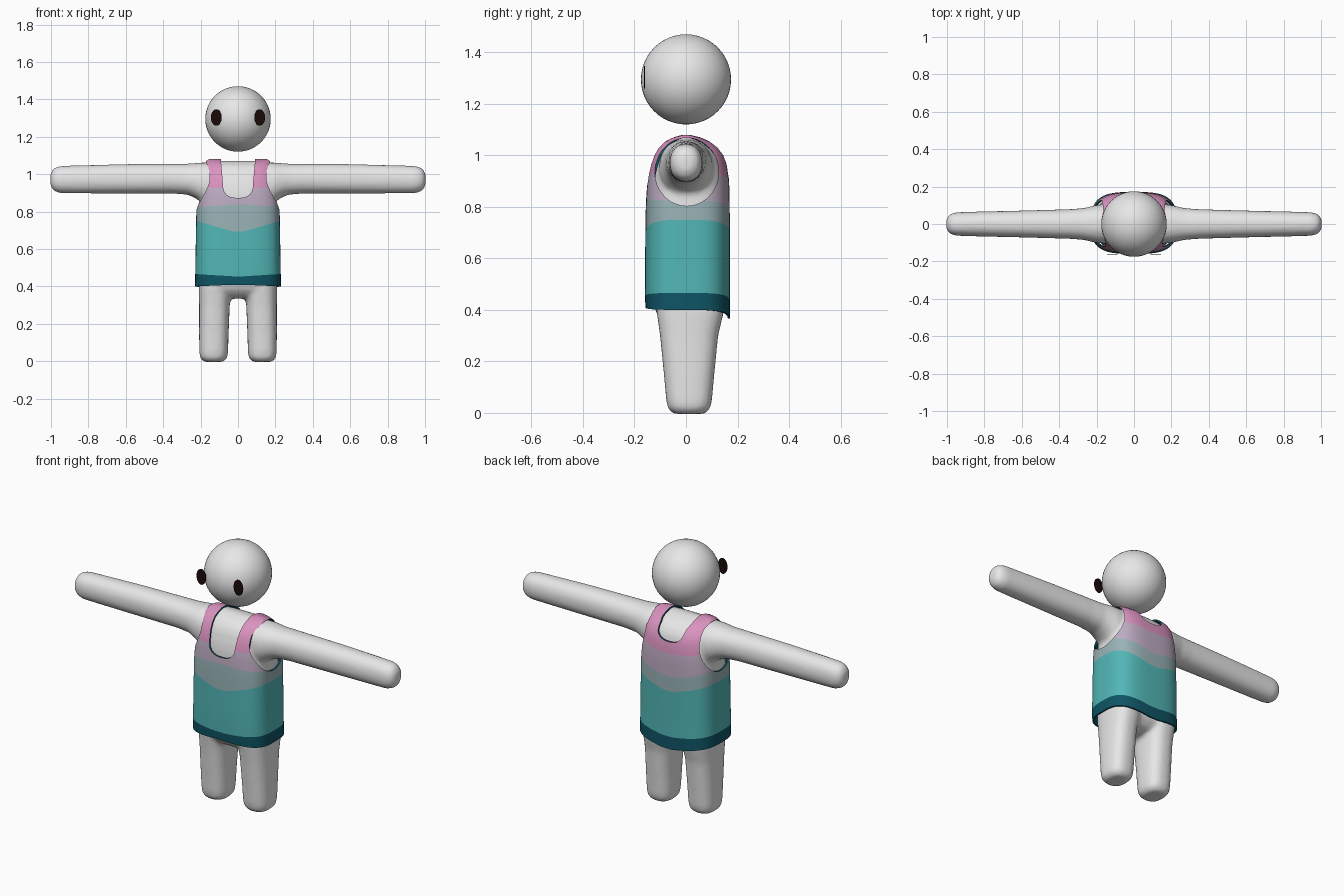
import bpy, bmesh, math

if "Cube" in bpy.data.objects:
    bpy.data.objects.remove(bpy.data.objects["Cube"])

COLORS = {
    "teal": (0.085, 0.47, 0.47),
    "grey_teal": (0.32, 0.45, 0.47),
    "lavender": (0.51, 0.41, 0.54),
    "pink": (0.70, 0.29, 0.52),
    "dark_teal": (0.0045, 0.09, 0.13),
    "body_white": (0.8, 0.8, 0.8),
    "eye_brown": (0.012, 0.003, 0.003),
}
MAT = {}
for name, c in COLORS.items():
    MAT[name] = bpy.data.materials.new(name)
    MAT[name].diffuse_color = (*c, 1)


def add_rings(bm, rings, cap_start=True, cap_end=True):
    """Skin a list of closed point loops; returns the faces of each band."""
    loops = [[bm.verts.new(p) for p in ring] for ring in rings]
    n, bands = len(loops[0]), []
    for a, b in zip(loops, loops[1:]):
        bands.append([bm.faces.new((a[i], a[(i + 1) % n], b[(i + 1) % n], b[i])) for i in range(n)])
    if cap_start:
        bm.faces.new(loops[0][::-1])
    if cap_end:
        bands[-1].append(bm.faces.new(loops[-1]))
    return bands


def finish(bm, name, mats):
    bmesh.ops.recalc_face_normals(bm, faces=bm.faces[:])
    me = bpy.data.meshes.new(name)
    bm.to_mesh(me)
    bm.free()
    ob = bpy.data.objects.new(name, me)
    bpy.context.collection.objects.link(ob)
    for m in mats:
        me.materials.append(MAT[m])
    return ob


def activate(ob):
    bpy.ops.object.select_all(action='DESELECT')
    ob.select_set(True)
    bpy.context.view_layer.objects.active = ob


def apply_all(ob):
    activate(ob)
    for m in list(ob.modifiers):
        bpy.ops.object.modifier_apply(modifier=m.name)


def oval(i, seg, n):
    """Unit superellipse point."""
    a = 2 * math.pi * (i + 0.5) / seg
    c, s = math.cos(a), math.sin(a)
    return (math.copysign(abs(c) ** (2 / n), c), math.copysign(abs(s) ** (2 / n), s))


# Torso outline: z, half width, front depth, back depth
PROFILE = [(0.34, 0.23, 0.152, 0.172), (0.45, 0.229, 0.16, 0.17), (0.80, 0.223, 0.157, 0.17),
           (0.90, 0.215, 0.15, 0.168), (0.95, 0.21, 0.142, 0.162), (1.0, 0.20, 0.125, 0.147),
           (1.03, 0.19, 0.108, 0.125), (1.055, 0.18, 0.083, 0.093), (1.07, 0.17, 0.05, 0.058),
           (1.08, 0.155, 0.015, 0.015)]


def outline(z):
    z = min(max(z, PROFILE[0][0]), PROFILE[-1][0])
    for a, b in zip(PROFILE, PROFILE[1:]):
        if z <= b[0]:
            t = (z - a[0]) / (b[0] - a[0])
            return [p + (q - p) * t for p, q in zip(a[1:], b[1:])]


def torso_ring(front, side, back, seg=72, n=3.2, sx=1.0, sy=1.0, dz=0.0):
    ring = []
    for i in range(seg):
        u, v = oval(i, seg, n)
        z = side * abs(u) + (front if v < 0 else back) * (1 - abs(u))
        hx, yf, yb = outline(z)
        ring.append((u * hx * sx, v * (yf if v < 0 else yb) * sy, z + dz))
    return ring


# Body: torso, arms and legs fused into one soft skin
bm = bmesh.new()
rings = [[(0.05 * oval(i, 72, 2)[0], 0.05 * oval(i, 72, 2)[1], 0.335) for i in range(72)],
         torso_ring(0.35, 0.35, 0.35, sx=0.62, sy=0.55),
         torso_ring(0.38, 0.38, 0.38, sx=0.86, sy=0.72)]
for z, sy in ((0.42, 0.80), (0.50, 0.87), (0.65, 0.88), (0.8, 0.88), (0.9, 0.88), (0.95, 0.88), (1.0, 0.88),
              (1.03, 0.88), (1.055, 0.86), (1.07, 0.84), (1.08, 0.8)):
    rings.append(torso_ring(z, z, z, sx=0.91, sy=sy, dz=-0.008 if z > 0.9 else 0))
add_rings(bm, rings)

ARM = [(0.10, 0.95, 0.105, 0.112), (0.16, 0.95, 0.105, 0.112), (0.20, 0.957, 0.102, 0.105),
       (0.23, 0.966, 0.094, 0.093), (0.27, 0.973, 0.085, 0.083), (0.35, 0.976, 0.079, 0.08),
       (0.6, 0.975, 0.072, 0.079), (0.85, 0.972, 0.066, 0.075), (0.95, 0.971, 0.063, 0.073),
       (0.98, 0.971, 0.054, 0.063), (0.995, 0.971, 0.042, 0.048), (1.003, 0.971, 0.024, 0.028)]
# Legs: z, centre x, centre y, half width, half depth
LEG = [(-0.004, 0.13, 0.012, 0.045, 0.055), (0.003, 0.13, 0.012, 0.06, 0.07),
       (0.02, 0.13, 0.012, 0.073, 0.083), (0.05, 0.13, 0.012, 0.077, 0.089),
       (0.15, 0.129, 0.012, 0.079, 0.098), (0.3, 0.126, 0.012, 0.082, 0.113),
       (0.40, 0.122, 0.017, 0.088, 0.132), (0.48, 0.11, 0.015, 0.085, 0.125)]
for s in (-1, 1):
    add_rings(bm, [[(s * x, ry * oval(i, 32, 2.2)[0], cz + rz * oval(i, 32, 2.2)[1]) for i in range(32)]
                   for x, cz, ry, rz in ARM])
    add_rings(bm, [[(s * cx + rx * oval(i, 32, 2.6)[0], cy + ry * oval(i, 32, 2.6)[1], z) for i in range(32)]
                   for z, cx, cy, rx, ry in LEG])
body = finish(bm, "body", ["body_white"])
rm = body.modifiers.new("fuse", 'REMESH')
rm.mode, rm.voxel_size = 'VOXEL', 0.011
sm = body.modifiers.new("soften", 'SMOOTH')
sm.factor, sm.iterations = 0.5, 7
apply_all(body)
for p in body.data.polygons:
    p.use_smooth = True
    p.material_index = 0

# Tank top: rows follow the wavy stripe borders (front, side, back, stripe above the row)
ROWS = [(0.41, 0.40, 0.362, 4), (0.452, 0.466, 0.432, 0), (0.57, 0.61, 0.56, 0),
        (0.685, 0.75, 0.685, 1), (0.765, 0.79, 0.73, 1), (0.84, 0.825, 0.768, 2),
        (0.885, 0.88, 0.84, 2), (0.925, 0.93, 0.90, 3)]
ROWS += [(z, z, z, 3) for z in (0.965, 1.0, 1.03, 1.055, 1.07, 1.08)]
bm = bmesh.new()
bands = add_rings(bm, [torso_ring(*r[:3]) for r in ROWS], cap_start=False)
for faces, row in zip(bands, ROWS):
    for f in faces:
        f.material_index = row[3]
shirt = finish(bm, "tank_top", ["teal", "grey_teal", "lavender", "pink", "dark_teal"])
so = shirt.modifiers.new("cloth", 'SOLIDIFY')
so.thickness, so.offset = 0.009, -1
so.material_offset = so.material_offset_rim = 4


def cut(name, loop_a, loop_b):
    bm = bmesh.new()
    add_rings(bm, [loop_a, loop_b])
    c = finish(bm, name, ["dark_teal"])
    c.hide_render = True
    m = shirt.modifiers.new(name, 'BOOLEAN')
    m.object, m.operation, m.solver = c, 'DIFFERENCE', 'EXACT'
    m.material_mode = 'TRANSFER'
    return c


def neckline(bottom, y):
    """U-shaped neck opening."""
    pts = [(0.093, y, 1.2), (0.09, y, 1.06)]
    for k in range(17):
        a = math.pi * k / 16
        c, s = math.cos(a), math.sin(a)
        pts.append((math.copysign(abs(c) ** 0.8, c) * 0.08, y, bottom + 0.07 * (1 - s ** 0.8)))
    return pts + [(-0.09, y, 1.06), (-0.093, y, 1.2)]


def armhole(x):
    return [(x, 0.003 + 0.124 * math.cos(a), 0.936 + 0.132 * math.sin(a))
            for a in (2 * math.pi * k / 48 for k in range(48))]


cutters = [cut("neck_front_cutter", neckline(0.873, -0.5), neckline(0.873, 0.013)),
           cut("neck_back_cutter", neckline(0.965, -0.011), neckline(0.965, 0.5)),
           cut("armhole_cutter_a", armhole(0.152), armhole(0.5)),
           cut("armhole_cutter_b", armhole(-0.152), armhole(-0.5))]
apply_all(shirt)
for c in cutters:
    bpy.data.objects.remove(c)
activate(shirt)
bpy.ops.object.shade_smooth_by_angle(angle=math.radians(40))

# Head
bpy.ops.mesh.primitive_uv_sphere_add(segments=48, ring_count=24, radius=0.175, location=(0, 0, 1.295))
head = bpy.context.object
head.name = "head"
head.data.materials.append(MAT["body_white"])
bpy.ops.object.shade_smooth()

# Eyes: thin oval plates
for s, side in ((-1, "left"), (1, "right")):
    bpy.ops.mesh.primitive_cylinder_add(vertices=32, radius=1, depth=1, location=(s * 0.116, -0.162, 1.303),
                                        rotation=(math.pi / 2, 0, 0))
    eye = bpy.context.object
    eye.name = side + "_eye"
    eye.scale = (0.029, 0.044, 0.004)
    eye.data.materials.append(MAT["eye_brown"])

for m in bpy.data.materials:
    if m.users and not m.is_grease_pencil:
        m.use_nodes = True
        m.node_tree.nodes["Principled BSDF"].inputs["Base Color"].default_value = m.diffuse_color
